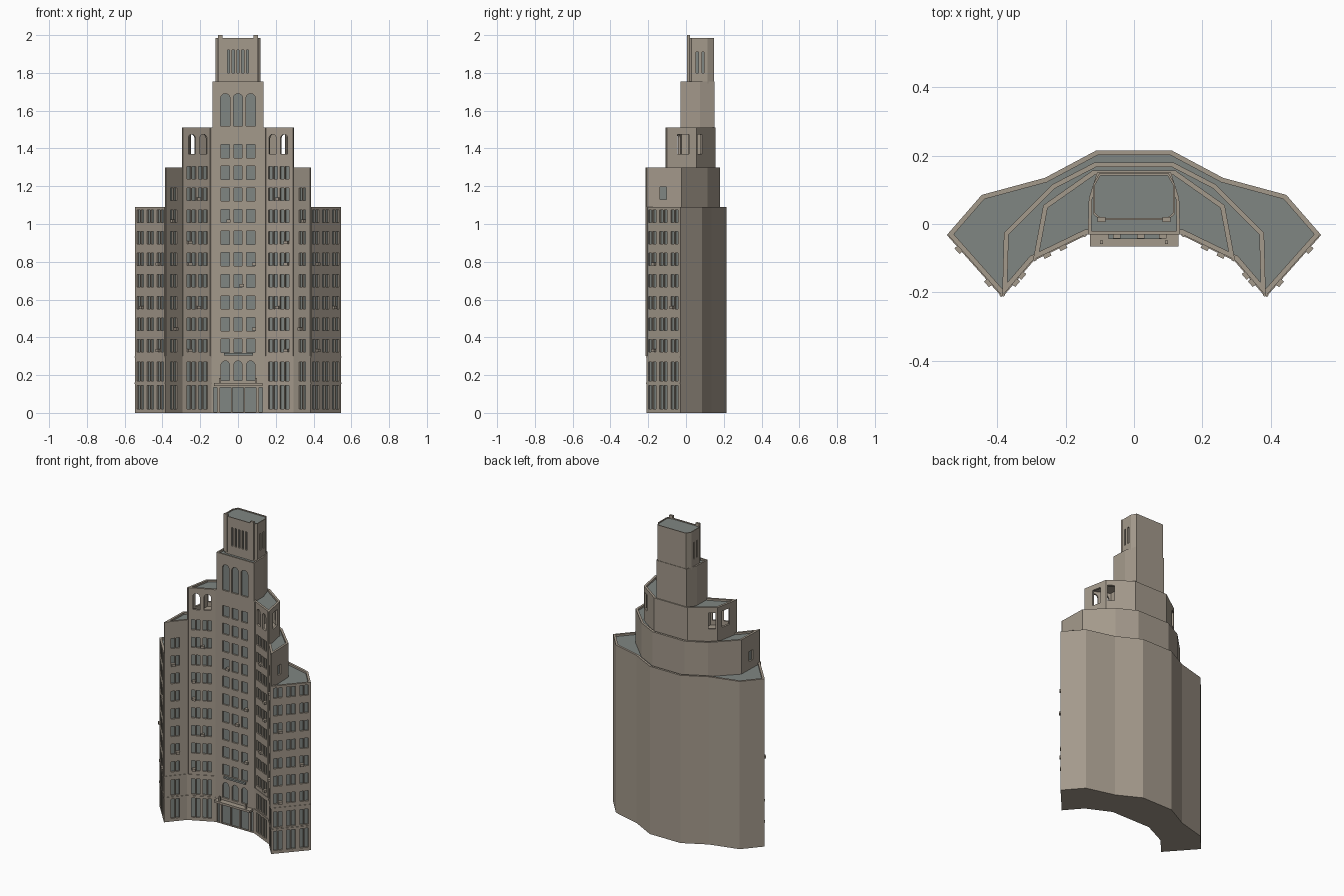
import bpy, bmesh, math
from mathutils import Vector

if "Cube" in bpy.data.objects:
    bpy.data.objects.remove(bpy.data.objects["Cube"], do_unlink=True)


def material(name, rgb):
    m = bpy.data.materials.new(name)
    m.use_nodes = True
    m.diffuse_color = (*rgb, 1)
    m.node_tree.nodes["Principled BSDF"].inputs["Base Color"].default_value = (*rgb, 1)
    return m


MATERIALS = [material("warm stone", (0.37, 0.32, 0.26)),
             material("slate grey", (0.215, 0.24, 0.225))]
STONE, GREY = 0, 1
UP = Vector((0, 0, 1))


def finish(name, bm):
    bmesh.ops.recalc_face_normals(bm, faces=bm.faces[:])
    mesh = bpy.data.meshes.new(name)
    bm.to_mesh(mesh)
    bm.free()
    for m in MATERIALS:
        mesh.materials.append(m)
    ob = bpy.data.objects.new(name, mesh)
    bpy.context.collection.objects.link(ob)
    return ob


def extrude_outline(bm, outline, vec):
    """Close an outline of 3D points into a prism; returns the starting face."""
    a = [bm.verts.new(p) for p in outline]
    b = [bm.verts.new(Vector(p) + vec) for p in outline]
    first = bm.faces.new(a)
    last = bm.faces.new(b)
    n = len(a)
    for i in range(n):
        bm.faces.new((a[i], a[(i + 1) % n], b[(i + 1) % n], b[i]))
    return first, last


def on_wall(bm, wall, t, z0, z1, width, inward, outward, arch=False, mirror=True, mat=STONE):
    """Block on a wall at fraction t, reaching inward and outward; its inner face takes mat."""
    a, b = (Vector((*p, 0)) for p in wall)
    along = (b - a).normalized()
    normal = along.cross(UP)
    centre = a.lerp(b, t)
    r = width / 2
    shape = [(-r, z0), (r, z0)]
    if arch:
        shape += [(r * math.cos(k * math.pi / 8), z1 - r + r * math.sin(k * math.pi / 8))
                  for k in range(9)]
    else:
        shape += [(r, z1), (-r, z1)]
    for side in ((1, -1) if mirror else (1,)):
        flip = Vector((side, 1, 1))
        pts = [(centre + along * u + UP * z - normal * inward) * flip for u, z in shape]
        face, _ = extrude_outline(bm, pts, normal * (inward + outward) * flip)
        face.material_index = mat


def box(name, x, y, z, mat=STONE):
    bm = bmesh.new()
    pts = [(x[0], y[0], z[0]), (x[1], y[0], z[0]), (x[1], y[1], z[0]), (x[0], y[1], z[0])]
    extrude_outline(bm, pts, UP * (z[1] - z[0]))
    for f in bm.faces:
        f.material_index = mat
    return finish(name, bm)


def tier(name, half, z0, z1, rim=0.014, drop=0.012):
    """Symmetric storey block with a parapet around a sunken grey roof."""
    outline = half + [(-x, y) for x, y in reversed(half)]
    bm = bmesh.new()
    _, top = extrude_outline(bm, [(x, y, z0) for x, y in outline], UP * (z1 - z0))
    bmesh.ops.recalc_face_normals(bm, faces=bm.faces[:])
    bmesh.ops.inset_region(bm, faces=[top], thickness=rim, use_even_offset=True)
    walls = bmesh.ops.extrude_discrete_faces(bm, faces=[top])["faces"]
    walls[0].material_index = GREY
    bmesh.ops.translate(bm, verts=walls[0].verts[:], vec=-UP * drop)
    return finish(name, bm)


def cut(target, cutter):
    mod = target.modifiers.new("openings", 'BOOLEAN')
    mod.operation = 'DIFFERENCE'
    mod.solver = 'EXACT'
    mod.object = cutter
    bpy.context.view_layer.objects.active = target
    bpy.ops.object.modifier_apply(modifier=mod.name)


# Plan corners of the curved front, from the centre outwards
C0, C1, C2, C3 = (0.14, -0.03), (0.295, -0.105), (0.385, -0.21), (0.545, -0.03)
CENTRE = ((-0.14, -0.03), C0)
INNER, OUTER, END = (C0, C1), (C1, C2), (C2, C3)
LOGGIA_SIDE = (C1, (0.265, 0.055))
LOGGIA_BACK = ((0.265, 0.055), (0.12, 0.157))
TERRACE_SIDE = (C2, (0.38, -0.025))

# Stepped tower
lower = tier("lower_block", [C0, C1, C2, C3, (0.445, 0.085), (0.26, 0.135), (0.11, 0.215)], 0, 1.09)
middle = tier("middle_block", [C0, C1, C2, (0.38, -0.025), (0.24, 0.115), (0.115, 0.18)], 1.078, 1.30)
loggia = tier("loggia_block", [C0, C1, (0.265, 0.055), (0.12, 0.157)], 1.288, 1.51)
shaft = tier("upper_shaft", [(0.135, -0.03), (0.132, 0.075), (0.108, 0.15)], 1.498, 1.755, 0.01)
crown = tier("crown", [(0.1, 0.012), (0.12, 0.03), (0.12, 0.115), (0.102, 0.147)], 1.743, 1.985, 0.006, 0.006)

# Open rooms behind the loggia arches
bm = bmesh.new()
for s in (1, -1):
    room = [(0.16, -0.024), (0.279, -0.082), (0.252, 0.047), (0.16, 0.11)]
    extrude_outline(bm, [(s * x, y, 1.34) for x, y in room], UP * 0.15)
rooms = finish("room_cutter", bm)
cut(loggia, rooms)

# Windows and doors, gathered in one cutter
bm = bmesh.new()
DEEP, OUT = 0.01, 0.006


def window(wall, t, z0, z1, width, arch=False, mirror=True, depth=DEEP):
    on_wall(bm, wall, t, z0, z1, width, depth, OUT, arch, mirror, GREY)


def pair(wall, t, z0, z1):
    a, b = Vector(wall[0]), Vector(wall[1])
    shift = 0.0145 / (b - a).length
    for d in (-shift, shift):
        window(wall, t + d, z0, z1, 0.023)


def floor_z(i):
    return 0.355 + 0.1145 * i


GROUPS = [(INNER, (0.29, 0.69), 9), (OUTER, (0.5,), 8), (END, (0.17, 0.5, 0.83), 7)]
for wall, places, floors in GROUPS:
    for t in places:
        pair(wall, t, 0.02, 0.145)
        pair(wall, t, 0.17, 0.27)
        for i in range(floors):
            pair(wall, t, floor_z(i) - 0.033, floor_z(i) + 0.033)
BAYS = (0.26, 0.5, 0.74)
for t in BAYS:
    window(CENTRE, t, 0.005, 0.135, 0.058, mirror=False)
    window(CENTRE, t, 0.172, 0.275, 0.045, arch=True, mirror=False)
    window(CENTRE, t, 1.52, 1.69, 0.05, arch=True, mirror=False)
    for i in range(10):
        window(CENTRE, t, floor_z(i) - 0.035, floor_z(i) + 0.035, 0.045, mirror=False)
window(CENTRE, 0.93, 0.005, 0.135, 0.02)
window(TERRACE_SIDE, 0.48, 1.13, 1.195, 0.035)
for t in (0.28, 0.67):
    window(INNER, t, 1.37, 1.475, 0.042, arch=True, depth=0.025)
window(LOGGIA_SIDE, 0.57, 1.37, 1.475, 0.062, depth=0.025)
window(LOGGIA_BACK, 0.18, 1.37, 1.475, 0.042, depth=0.025)
for k in range(5):
    window(((-0.1, 0.012), (0.1, 0.012)), 0.25 + k / 8, 1.8, 1.92, 0.012, mirror=False)
for t in (0.35, 0.7):
    window(((0.12, 0.03), (0.12, 0.115)), t, 1.8, 1.91, 0.012)
openings = finish("window_cutter", bm)
for block in (lower, middle, loggia, shaft, crown):
    cut(block, openings)
for helper in (rooms, openings):
    bpy.data.objects.remove(helper, do_unlink=True)

# Slim piers at the corners of the front
bm = bmesh.new()
for wall, t, top in ((INNER, 0.03, 1.51), (INNER, 0.97, 1.51), (OUTER, 0.97, 1.30), (END, 0.015, 1.09)):
    on_wall(bm, wall, t, 0.3, top, 0.008, 0.003, 0.005)
finish("corner_piers", bm)

# Belt courses above the ground and second floors
bm = bmesh.new()
for wall in (INNER, OUTER, END):
    length = (Vector(wall[1]) - Vector(wall[0])).length
    for z in (0.154, 0.292):
        on_wall(bm, wall, 0.5, z, z + 0.007, length, 0.002, 0.003)
finish("belt_courses", bm)

# Window cooling units scattered over the front
bm = bmesh.new()
UNITS = [(CENTRE, 0.32, 6), (CENTRE, 0.57, 3), (CENTRE, 0.8, 1), (CENTRE, 0.8, 4),
         (INNER, 0.45, 2), (INNER, 0.45, 7), (INNER, 0.75, 0), (INNER, 0.75, 4), (INNER, 0.75, 5),
         (OUTER, 0.4, 1), (OUTER, 0.6, 6), (END, 0.23, 0), (END, 0.23, 4), (END, 0.77, 2)]
for wall, t, i in UNITS:
    z = floor_z(i) - 0.033
    on_wall(bm, wall, t, z, z + 0.016, 0.022, 0.01, 0.012, mirror=wall is not CENTRE)
finish("cooling_units", bm)

# Entrance canopy, balcony and crown finials
box("entrance_canopy", (-0.128, 0.13), (-0.066, -0.028), (0.143, 0.157))
box("balcony", (-0.075, 0.08), (-0.044, -0.028), (0.305, 0.317), GREY)
for side, x in (("right", -0.095), ("left", 0.095)):
    box(side + "_canopy_post", (x - 0.005, x + 0.005), (-0.058, -0.048), (0.157, 0.185))
    box(side + "_finial", (x - 0.012, x + 0.012), (0.006, 0.02), (1.755, 2.0))
